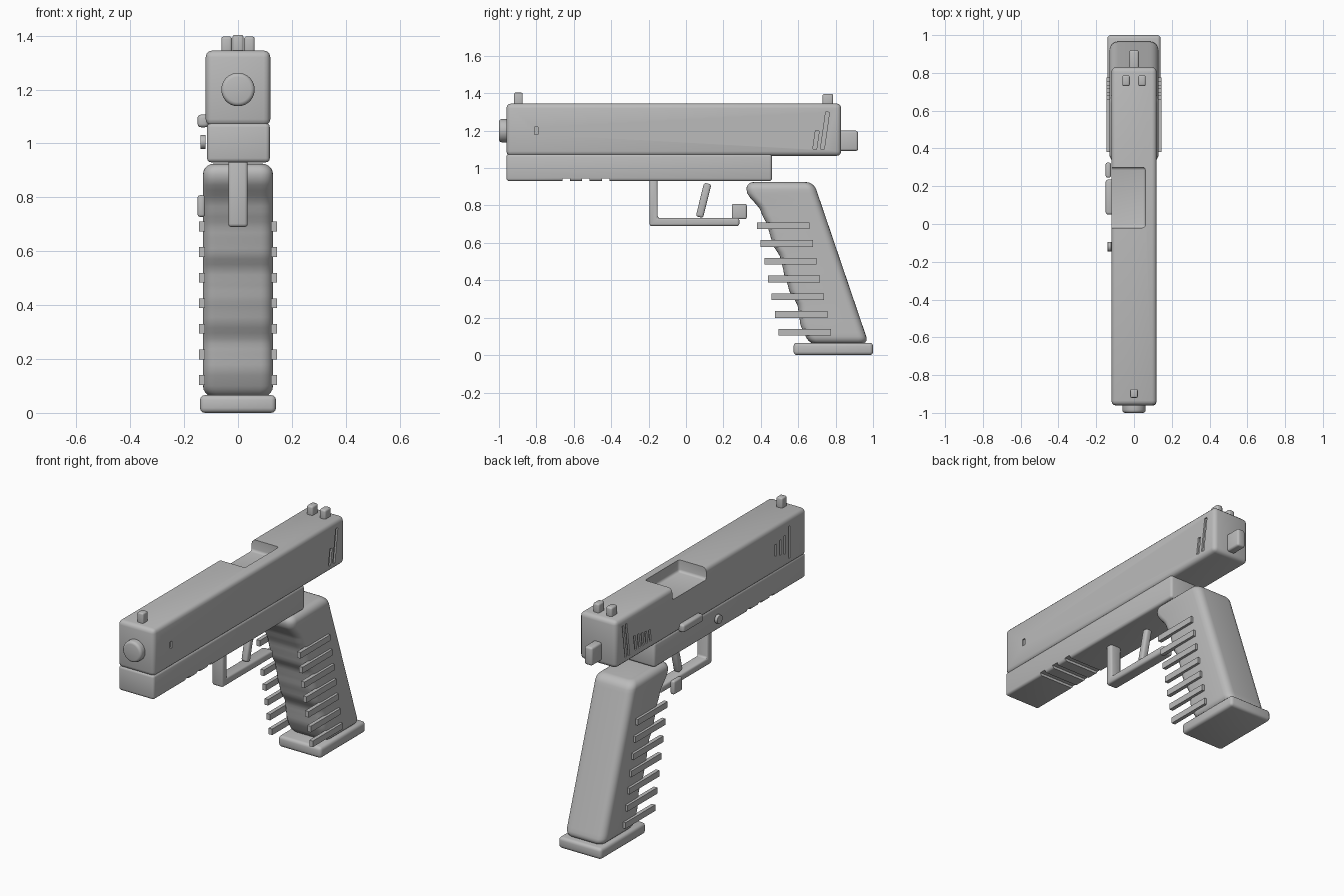
import bpy, bmesh, math
from mathutils import Vector, Matrix

if "Cube" in bpy.data.objects:
    bpy.data.objects.remove(bpy.data.objects["Cube"], do_unlink=True)

grey = bpy.data.materials.new("plain grey")
grey.use_nodes = True
grey.diffuse_color = (0.5, 0.5, 0.5, 1)
grey.node_tree.nodes["Principled BSDF"].inputs["Base Color"].default_value = (0.5, 0.5, 0.5, 1)


def finish(name, bm, bevel=0.0, segments=3):
    """Turn a bmesh into a named, bevelled, smooth shaded object."""
    bmesh.ops.recalc_face_normals(bm, faces=bm.faces)
    mesh = bpy.data.meshes.new(name)
    bm.to_mesh(mesh)
    bm.free()
    mesh.materials.append(grey)
    ob = bpy.data.objects.new(name, mesh)
    bpy.context.collection.objects.link(ob)
    if bevel:
        mod = ob.modifiers.new("soft edges", 'BEVEL')
        mod.width, mod.segments, mod.limit_method = bevel, segments, 'ANGLE'
        apply(ob, mod)
    smooth(ob)
    return ob


def activate(ob):
    bpy.ops.object.select_all(action='DESELECT')
    ob.select_set(True)
    bpy.context.view_layer.objects.active = ob


def apply(ob, mod):
    activate(ob)
    bpy.ops.object.modifier_apply(modifier=mod.name)


def smooth(ob):
    activate(ob)
    bpy.ops.object.shade_smooth_by_angle(angle=math.radians(35))


def add_box(bm, x, y, z, tilt=0.0):
    """Box from (min, max) ranges, tilted about the x axis."""
    centre = Vector([(a + b) / 2 for a, b in (x, y, z)])
    size = [b - a for a, b in (x, y, z)]
    m = Matrix.Translation(centre) @ Matrix.Rotation(tilt, 4, 'X') @ Matrix.Diagonal((*size, 1))
    bmesh.ops.create_cube(bm, size=1, matrix=m)


def box(name, x, y, z, bevel=0.0, tilt=0.0):
    bm = bmesh.new()
    add_box(bm, x, y, z, tilt)
    return finish(name, bm, bevel)


def disc(name, axis, centre, radius, depth, bevel):
    bm = bmesh.new()
    m = Matrix.Translation(centre) @ Matrix.Rotation(math.pi / 2, 4, axis)
    bmesh.ops.create_cone(bm, cap_ends=True, segments=40, radius1=radius,
                          radius2=radius, depth=depth, matrix=m)
    return finish(name, bm, bevel)


def cut(ob, cutter):
    mod = ob.modifiers.new("cut", 'BOOLEAN')
    mod.operation, mod.solver, mod.object = 'DIFFERENCE', 'EXACT', cutter
    apply(ob, mod)
    bpy.data.objects.remove(cutter, do_unlink=True)
    smooth(ob)


# Slide with the open port and the side slots
slide = box("slide", (-.12, .12), (-.96, .83), (1.065, 1.345), .025)
cut(slide, box("port_cutter", (-.3, .06), (-.02, .3), (1.275, 1.5), .015))

bm = bmesh.new()
LEAN = math.radians(-8)
for y, low, high in ((.695, 1.1, 1.2), (.743, 1.1, 1.3)):
    add_box(bm, (.11, .2), (y - .01, y + .01), (low, high), LEAN)
add_box(bm, (.11, .2), (-.81, -.79), (1.18, 1.22))
for y in (.72, .75):
    add_box(bm, (-.2, -.11), (y - .007, y + .007), (1.1, 1.3), LEAN)
for i in range(5):
    y = .65 - .035 * i
    add_box(bm, (-.2, -.11), (y - .008, y + .008), (1.11, 1.2 - .005 * i), LEAN)
for i, half in enumerate((.035, .045, .055, .095)):
    y = -.67 - .043 * i
    add_box(bm, (-.2, -.11), (y - .008, y + .008), (1.2 - half, 1.2 + half))
cut(slide, finish("slot_cutter", bm))

# Frame with three grooves underneath
frame = box("frame", (-.115, .118), (-.96, .46), (.93, 1.075), .015)
bm = bmesh.new()
for y in (-.64, -.535, -.43):
    add_box(bm, (-.2, .2), (y - .02, y + .02), (.9, .945))
cut(frame, finish("groove_cutter", bm))

# Muzzle, sights and rear plug
disc("muzzle", 'X', (0, -.965, 1.2), .062, .07, .015)
box("front_sight", (-.02, .02), (-.92, -.873), (1.33, 1.403), .008)
for side, x in (("right", -.042), ("left", .042)):
    box(side + "_rear_sight", (x - .02, x + .02), (.73, .787), (1.33, 1.397), .01)
box("rear_plug", (-.026, .026), (.8, .92), (1.092, 1.2), .012)

# Controls on the right side
box("side_lever", (-.15, -.11), (.05, .235), (1.06, 1.107), .012)
box("release_button", (-.15, -.122), (.245, .325), (.727, .808), .01)
disc("side_pin", 'Y', (-.13, -.12, 1.005), .026, .02, .003)

# Trigger guard and trigger
bm = bmesh.new()
guard = [(-.195, .94), (-.195, .69), (.285, .69), (.285, .733), (-.152, .733), (-.152, .94)]
face = bm.faces.new([bm.verts.new((-.036, y, z)) for y, z in guard])
ext = bmesh.ops.extrude_face_region(bm, geom=[face])
bmesh.ops.translate(bm, vec=(.072, 0, 0),
                    verts=[v for v in ext["geom"] if isinstance(v, bmesh.types.BMVert)])
finish("trigger_guard", bm, .012)
box("trigger", (-.02, .02), (.074, .114), (.735, .92), .012, math.radians(-14))

# Grip: rounded rectangles stacked along a wavy front and a straight back
FRONT = [(.07, .65), (.17, .61), (.26, .598), (.35, .55), (.44, .523), (.52, .505),
         (.60, .46), (.68, .44), (.77, .40), (.87, .325), (.925, .32)]


def front_y(z):
    for (z0, a), (z1, b) in zip(FRONT, FRONT[1:]):
        if z <= z1:
            t = max(0, (z - z0) / (z1 - z0))
            return a + (b - a) * (.5 * t + .5 * t * t * (3 - 2 * t))
    return FRONT[-1][1]


def grip_ring(bm, z, inset):
    y0, y1 = front_y(z) + inset, .7 + (.875 - z) * .34 - inset
    half, r = .13 - inset, max(.045 - inset * .5, .01)
    ring = []
    for k, (sx, y) in enumerate(((1, y1 - r), (-1, y1 - r), (-1, y0 + r), (1, y0 + r))):
        for s in range(6):
            a = (k + s / 5) * math.pi / 2
            ring.append(bm.verts.new((sx * (half - r) + r * math.cos(a), y + r * math.sin(a), z)))
    return ring


R, BOTTOM, TOP = .04, .06, .925
arc = [i * math.pi / 10 for i in range(5)]
levels = [(BOTTOM + R * (1 - math.cos(a)), R * (1 - math.sin(a))) for a in arc]
levels += [(BOTTOM + R + (TOP - BOTTOM - 2 * R) * i / 40, 0) for i in range(41)]
levels += [(TOP - R * (1 - math.cos(a)), R * (1 - math.sin(a))) for a in reversed(arc)]
bm = bmesh.new()
rings = [grip_ring(bm, z, inset) for z, inset in levels]
for a, b in zip(rings, rings[1:]):
    for i in range(len(a)):
        j = (i + 1) % len(a)
        bm.faces.new((a[i], a[j], b[j], b[i]))
bm.faces.new(rings[0])
bm.faces.new(rings[-1])
finish("grip", bm)

# Side ribs on both sides of the grip
for i in range(7):
    z, y = .692 - .095 * i, .38 + .0192 * i
    for side, s in (("right", -1), ("left", 1)):
        box(f"{side}_grip_rib_{i + 1}", sorted((s * .122, s * .145)), (y, y + .28), (z - .018, z + .018))

# Base plate
box("base_plate", (-.141, .141), (.575, 1), (0, .066), .018)
